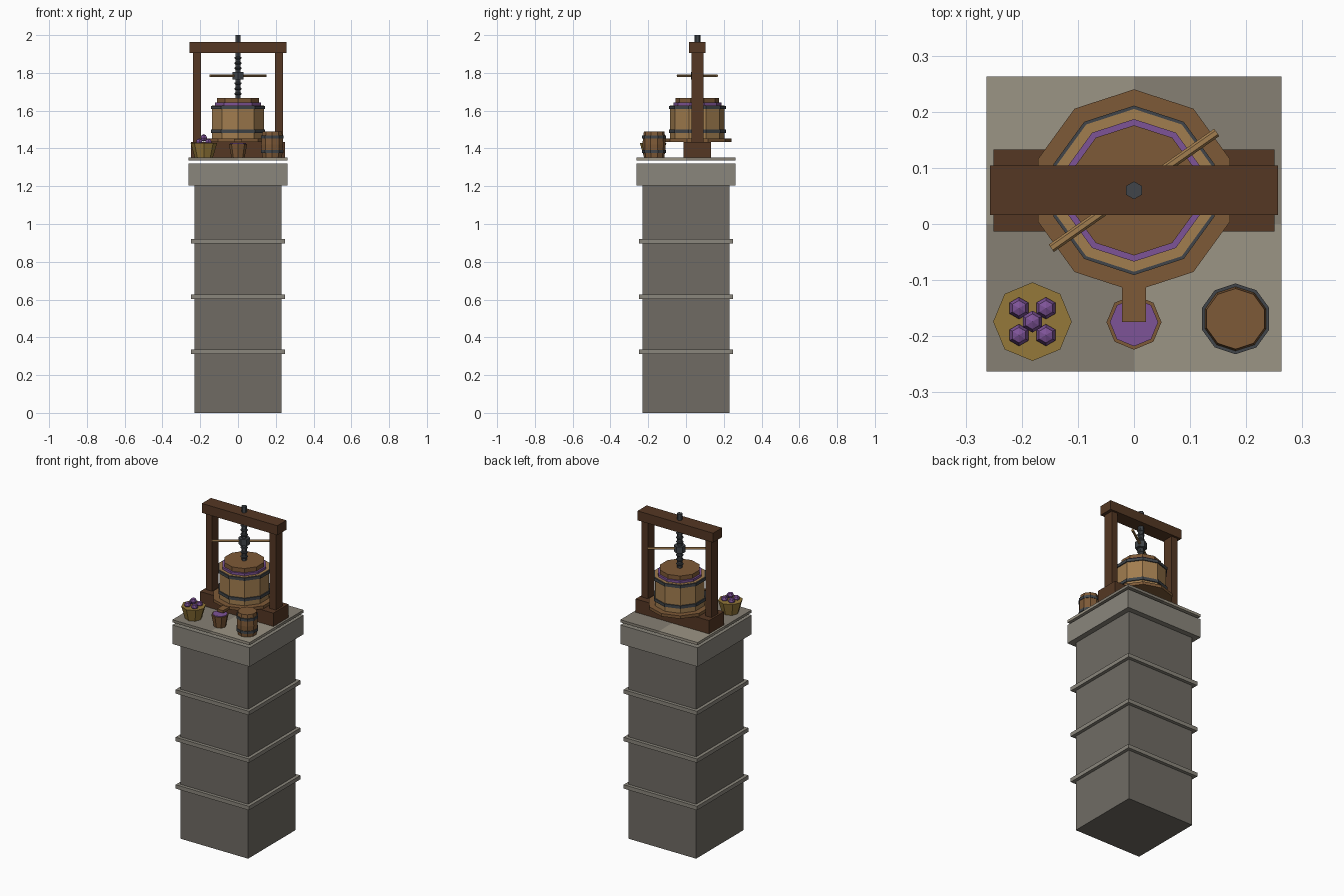
import bpy, bmesh, math
from mathutils import Matrix

if "Cube" in bpy.data.objects:
    bpy.data.objects.remove(bpy.data.objects["Cube"])

mats = {}


def paint(ob, hexcol):
    if hexcol not in mats:
        m = bpy.data.materials.new("paint_" + hexcol)
        rgb = [(int(hexcol[i:i + 2], 16) / 255) ** 2.2 for i in (0, 2, 4)]
        m.diffuse_color = (*rgb, 1)
        m.use_nodes = True
        m.node_tree.nodes["Principled BSDF"].inputs["Base Color"].default_value = m.diffuse_color
        mats[hexcol] = m
    ob.data.materials.append(mats[hexcol])


def finish(name, bm, col):
    bmesh.ops.recalc_face_normals(bm, faces=bm.faces)
    me = bpy.data.meshes.new(name)
    bm.to_mesh(me)
    bm.free()
    ob = bpy.data.objects.new(name, me)
    bpy.context.collection.objects.link(ob)
    paint(ob, col)
    return ob


def box(name, x, y, z, col):
    """Box from (min, max) pairs."""
    bm = bmesh.new()
    size = [b - a for a, b in (x, y, z)]
    mid = [(a + b) / 2 for a, b in (x, y, z)]
    bmesh.ops.create_cube(bm, size=1, matrix=Matrix.Translation(mid) @ Matrix.Diagonal((*size, 1)))
    return finish(name, bm, col)


def lathe(name, profile, sides, center, col):
    """Turn an (r, z) profile into a closed faceted solid, a corner facing +y."""
    bm = bmesh.new()
    rings = []
    for r, z in profile:
        n = sides if r > 0 else 1
        angs = [math.pi / 2 + 2 * math.pi * i / sides for i in range(n)]
        rings.append([bm.verts.new((center[0] + r * math.cos(a), center[1] + r * math.sin(a), z)) for a in angs])
    for lo, hi in zip(rings, rings[1:]):
        for i in range(sides):
            j = (i + 1) % sides
            quad = [lo[i % len(lo)], lo[j % len(lo)], hi[j % len(hi)], hi[i % len(hi)]]
            bm.faces.new(list(dict.fromkeys(quad)))
    for ring in (rings[0], rings[-1]):
        if len(ring) > 1:
            bm.faces.new(ring)
    return finish(name, bm, col)


STONE, TRIM, DARK, WOOD = "6f6b64", "89857b", "553a28", "7d5a3a"
TAN, IRON, GRAPE, STRAW = "a07c50", "43474b", "7d5496", "94783c"

# Stone tower
box("tower_shaft", (-.23, .23), (-.23, .23), (0, 1.205), STONE)
for k, z in enumerate((.323, .615, .908)):
    box(f"tower_band_{k}", (-.25, .25), (-.25, .25), (z - .012, z + .012), TRIM)
box("tower_cap", (-.263, .263), (-.263, .263), (1.203, 1.32), TRIM)

# Checkered floor slabs
for i, x in enumerate(((-.263, 0), (0, .263))):
    for j, y in enumerate(((-.263, 0), (0, .263))):
        box(f"floor_tile_{i}{j}", x, y, (1.336, 1.352), "857f73" if i == j == 1 or i == j == 0 else "9a9384")

# Press frame
box("press_base", (-.25, .25), (-.013, .133), (1.352, 1.434), DARK)
for s, side in ((-1, "left"), (1, "right")):
    box(f"{side}_post", (s * .217 - .021, s * .217 + .021), (.028, .092), (1.434, 1.905), DARK)
box("top_beam", (-.257, .257), (.016, .104), (1.905, 1.963), DARK)

# Tray, tub, hoops, pulp and pressing plate
C = (0, .06)
lathe("juice_tray", [(.18, 1.434), (.18, 1.452)], 10, C, WOOD)
box("spout", (-.021, .021), (-.175, -.09), (1.434, 1.450), WOOD)
lathe("press_tub", [(.145, 1.452), (.145, 1.628)], 10, C, TAN)
for k, z in enumerate((1.491, 1.617)):
    lathe(f"tub_hoop_{k}", [(.151, z - .009), (.151, z + .009)], 10, C, IRON)
lathe("grape_pulp", [(.127, 1.6), (.127, 1.642)], 10, C, GRAPE)
lathe("press_plate", [(.116, 1.642), (.116, 1.668)], 10, C, WOOD)

# Screw with threads, hub and turning bar
lathe("screw", [(.016, 1.66), (.016, 2.0)], 6, C, IRON)
for k in range(8):
    z = 1.69 + k * .027
    lathe(f"screw_thread_{k}", [(.016, z - .007), (.021, z - .003), (.021, z + .003), (.016, z + .007)], 6, C, IRON)
lathe("screw_hub", [(.033, 1.765), (.033, 1.805)], 6, C, IRON)
bm = bmesh.new()
turn = Matrix.Translation((0, .06, 1.785)) @ Matrix.Rotation(math.radians(35), 4, "Z") @ Matrix.Rotation(math.pi / 2, 4, "Y")
bmesh.ops.create_cone(bm, cap_ends=True, segments=6, radius1=.008, radius2=.008, depth=.36, matrix=turn)
finish("turning_bar", bm, TAN)

# Barrel
B = (.181, -.169)
lathe("barrel", [(.054, 1.352), (.059, 1.39), (.061, 1.421), (.059, 1.455), (.054, 1.49)], 10, B, WOOD)
for k, z in enumerate((1.383, 1.460)):
    lathe(f"barrel_hoop_{k}", [(.063, z - .008), (.063, z + .008)], 10, B, IRON)

# Juice bucket
lathe("juice_bucket", [(.035, 1.352), (.049, 1.424)], 8, (0, -.175), WOOD)
lathe("bucket_juice", [(.042, 1.41), (.043, 1.428)], 8, (0, -.175), GRAPE)

# Grape basket
G = (-.181, -.174)
lathe("grape_basket", [(.048, 1.352), (.07, 1.428)], 8, G, STRAW)
spots = [(0, 0, 1.456)] + [(sx * .024, sy * .024, 1.434) for sx in (-1, 1) for sy in (-1, 1)]
for k, (dx, dy, z) in enumerate(spots):
    r = .0195
    ball = [(max(0, r * math.sin(a)) if 0 < t < 4 else 0, z - r * math.cos(a))
            for t in range(5) for a in [t * math.pi / 4]]
    lathe(f"grape_{k}", ball, 6, (G[0] + dx, G[1] + dy), GRAPE)
